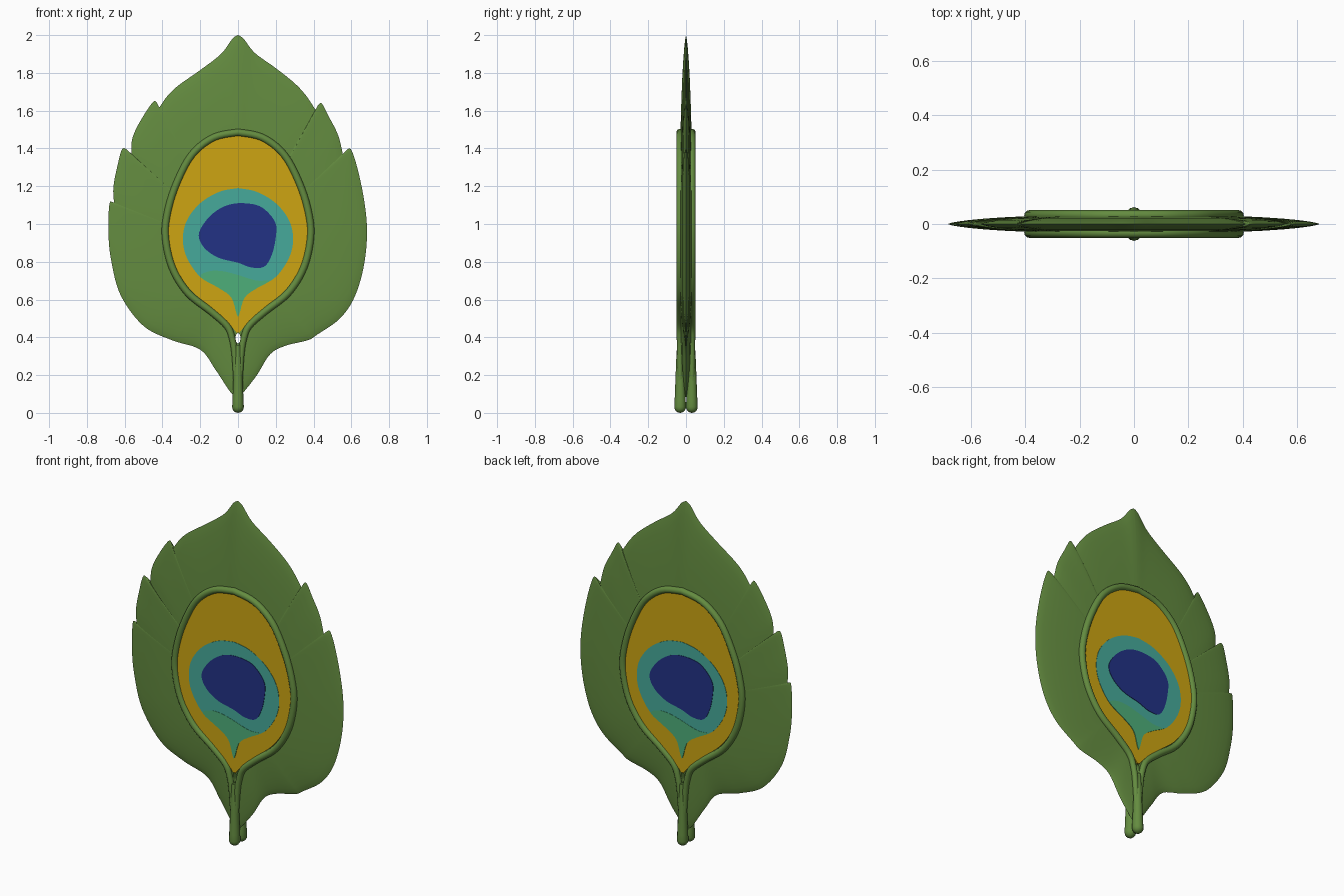
import bpy, bmesh, math

if "Cube" in bpy.data.objects:
    bpy.data.objects.remove(bpy.data.objects["Cube"])


def material(name, rgb):
    m = bpy.data.materials.new(name)
    m.diffuse_color = (*rgb, 1)
    m.use_nodes = True
    m.node_tree.nodes["Principled BSDF"].inputs["Base Color"].default_value = m.diffuse_color
    return m


GREEN = material("leaf green", (0.127, 0.262, 0.051))
YELLOW = material("golden yellow", (0.61, 0.376, 0.006))
TEAL = material("teal", (0.061, 0.402, 0.328))
EMERALD = material("emerald", (0.076, 0.429, 0.195))
BLUE = material("deep blue", (0.016, 0.032, 0.235))


def spline(pts, n=6, closed=False):
    """Catmull-Rom curve through the points (any dimension)."""
    c = len(pts)
    get = (lambda i: pts[i % c]) if closed else (lambda i: pts[max(0, min(c - 1, i))])
    out = []
    for i in range(c if closed else c - 1):
        p = [get(i + k) for k in (-1, 0, 1, 2)]
        for j in range(n):
            t = j / n
            out.append(tuple(0.5 * (2 * b + (d - a) * t + (2 * a - 5 * b + 4 * d - e) * t * t
                                    + (3 * b - a - 3 * d + e) * t ** 3)
                             for a, b, d, e in zip(*p)))
    if not closed:
        out.append(tuple(pts[-1]))
    return out


def finish(bm, name, mat, angle=None):
    bmesh.ops.recalc_face_normals(bm, faces=bm.faces[:])
    me = bpy.data.meshes.new(name)
    bm.to_mesh(me)
    bm.free()
    ob = bpy.data.objects.new(name, me)
    bpy.context.collection.objects.link(ob)
    me.materials.append(mat)
    if angle:
        smooth(ob, angle)
    return ob


def smooth(ob, angle=40):
    bpy.ops.object.select_all(action='DESELECT')
    ob.select_set(True)
    bpy.context.view_layer.objects.active = ob
    bpy.ops.object.shade_smooth_by_angle(angle=math.radians(angle))


def prism(name, pts, y0, y1, mat, side=1):
    """Flat plate from an x-z outline; side -1 turns it to the back."""
    bm = bmesh.new()
    a = [bm.verts.new((side * x, side * y0, z)) for x, z in pts]
    b = [bm.verts.new((side * x, side * y1, z)) for x, z in pts]
    bm.faces.new(a)
    bm.faces.new(b)
    for i in range(len(pts)):
        j = (i + 1) % len(pts)
        bm.faces.new((a[i], a[j], b[j], b[i]))
    return finish(bm, name, mat)


def tube(name, pts, mat):
    """Round tube through (x, y, z, radius) points."""
    cu = bpy.data.curves.new(name, 'CURVE')
    cu.dimensions = '3D'
    cu.bevel_depth = 1.0
    cu.bevel_resolution = 4
    cu.use_fill_caps = True
    sp = cu.splines.new('POLY')
    sp.points.add(len(pts) - 1)
    for p, (x, y, z, r) in zip(sp.points, pts):
        p.co = (x, y, z, 1)
        p.radius = r
    ob = bpy.data.objects.new(name, cu)
    bpy.context.collection.objects.link(ob)
    cu.materials.append(mat)
    bpy.ops.object.select_all(action='DESELECT')
    ob.select_set(True)
    bpy.context.view_layer.objects.active = ob
    bpy.ops.object.convert(target='MESH')
    smooth(bpy.context.object, 50)


# Leaf outline, clockwise from the tip; each run ends at a sharp notch
right_runs = [
    [(0, 2.0), (0.03, 1.98), (0.09, 1.905), (0.2, 1.825), (0.3, 1.745), (0.36, 1.68), (0.41, 1.605)],
    [(0.41, 1.605), (0.44, 1.64), (0.48, 1.57), (0.53, 1.47), (0.557, 1.36)],
    [(0.557, 1.36), (0.598, 1.395), (0.65, 1.22), (0.682, 1.0), (0.67, 0.8), (0.62, 0.62), (0.54, 0.5),
     (0.42, 0.415), (0.37, 0.385), (0.25, 0.355), (0.17, 0.31), (0.1, 0.2), (0.03, 0.11), (0, 0.08)]]
left_runs = [
    [(0, 2.0), (-0.03, 1.98), (-0.09, 1.9), (-0.2, 1.815), (-0.32, 1.73), (-0.38, 1.67), (-0.42, 1.61)],
    [(-0.42, 1.61), (-0.445, 1.65), (-0.52, 1.54), (-0.56, 1.45), (-0.565, 1.37)],
    [(-0.565, 1.37), (-0.61, 1.40), (-0.64, 1.3), (-0.66, 1.19), (-0.655, 1.10)],
    [(-0.655, 1.10), (-0.68, 1.11), (-0.686, 0.95), (-0.67, 0.8), (-0.62, 0.62), (-0.5, 0.46),
     (-0.35, 0.385), (-0.2, 0.335), (-0.12, 0.23), (-0.04, 0.11), (0, 0.08)]]


def join(runs):
    out = []
    for r in runs:
        out += spline(r)[:-1]
    return out


right, left = join(right_runs), join(left_runs)
outline = right + [(0, 0.08)] + left[:0:-1]

# Leaf blade: rings of the outline, thick in the middle and thin at the edge
CZ = 0.85
steps = [0.15, 0.3, 0.45, 0.6, 0.7, 0.8, 0.88, 0.94, 0.98]
layers = [(s, -1) for s in steps] + [(1, 0)] + [(s, 1) for s in reversed(steps)]
bm = bmesh.new()
rings = [[bm.verts.new((x * s, sg * 0.033 * (1 - s ** 3) ** 0.7, CZ + (z - CZ) * s)) for x, z in outline]
         for s, sg in layers]
n = len(outline)
for a, b in zip(rings, rings[1:]):
    for i in range(n):
        bm.faces.new((a[i], a[(i + 1) % n], b[(i + 1) % n], b[i]))
for ring, y in ((rings[0], -0.033), (rings[-1], 0.033)):
    c = bm.verts.new((0, y, CZ))
    for i in range(n):
        bm.faces.new((ring[i], ring[(i + 1) % n], c))
leaf = finish(bm, "leaf_blade", GREEN)

# Small hole where the rim splits from the stem
hole = [(0.013 * math.cos(k * math.pi / 8), 0.395 + 0.028 * math.sin(k * math.pi / 8)) for k in range(16)]
cutter = prism("hole_cutter", hole, -0.2, 0.2, GREEN)
cutter.hide_render = True
mod = leaf.modifiers.new("hole", 'BOOLEAN')
mod.operation = 'DIFFERENCE'
mod.object = cutter
bpy.context.view_layer.objects.active = leaf
bpy.ops.object.modifier_apply(modifier=mod.name)
bpy.data.objects.remove(cutter)
smooth(leaf, 50)

# Eye outlines (right halves are mirrored)
yellow_half = [(0, 1.475), (0.12, 1.445), (0.235, 1.35), (0.315, 1.2), (0.36, 1.05), (0.37, 0.92),
               (0.335, 0.78), (0.25, 0.65), (0.13, 0.55), (0.05, 0.475), (0.008, 0.425)]
teal_half = [(0, 1.19), (0.1, 1.17), (0.2, 1.11), (0.27, 1.02), (0.292, 0.92), (0.27, 0.82),
             (0.2, 0.72), (0.1, 0.66), (0.035, 0.61), (0.006, 0.52)]
emerald = [(-0.2, 0.72), (-0.15, 0.75), (-0.08, 0.75), (0, 0.73), (0.1, 0.70), (0.17, 0.70), (0.1, 0.66),
           (0.035, 0.61), (0.006, 0.52), (-0.006, 0.52), (-0.035, 0.61), (-0.1, 0.66)]
blue = [(0, 1.11), (0.1, 1.1), (0.16, 1.06), (0.2, 1.0), (0.2, 0.93), (0.18, 0.84), (0.14, 0.775),
        (0.07, 0.77), (0, 0.795), (-0.1, 0.82), (-0.17, 0.865), (-0.205, 0.92), (-0.2, 0.97),
        (-0.15, 1.04), (-0.08, 1.09)]


def mirrored(half):
    h = spline(half)
    return h + [(-x, z) for x, z in h[:0:-1]]


rim_half = [(0.01, 0.12, 0.012), (0.017, 0.3, 0.016), (0.03, 0.39, 0.017), (0.058, 0.46, 0.018),
            (0.14, 0.535, 0.019), (0.265, 0.635, 0.019), (0.348, 0.77, 0.019), (0.384, 0.93, 0.019),
            (0.373, 1.06, 0.019), (0.327, 1.21, 0.019), (0.245, 1.365, 0.019), (0.13, 1.457, 0.019),
            (0, 1.485, 0.019)]
stem = [(0, 0.001), (0.003, 0.013), (0.01, 0.023), (0.02, 0.029), (0.032, 0.031), (0.07, 0.029),
        (0.2, 0.024), (0.3, 0.02), (0.36, 0.016)]

# Same eye, rim and stem on the front and, turned around, on the back
for side, tag in ((1, "front"), (-1, "back")):
    prism("eye_yellow_" + tag, mirrored(yellow_half), -0.027, -0.036, YELLOW, side)
    prism("eye_teal_" + tag, mirrored(teal_half), -0.034, -0.038, TEAL, side)
    prism("eye_emerald_" + tag, spline(emerald, 4, True), -0.036, -0.0395, EMERALD, side)
    prism("eye_blue_" + tag, spline(blue, 5, True), -0.036, -0.0405, BLUE, side)
    h = spline(rim_half, 5)
    path = h + [(-x, z, r) for x, z, r in h[-2::-1]]
    tube("eye_rim_" + tag, [(side * x, -side * 0.032, z, r) for x, z, r in path], GREEN)
    tube("stem_" + tag, [(0, -side * 0.031, z, r) for z, r in stem], GREEN)
